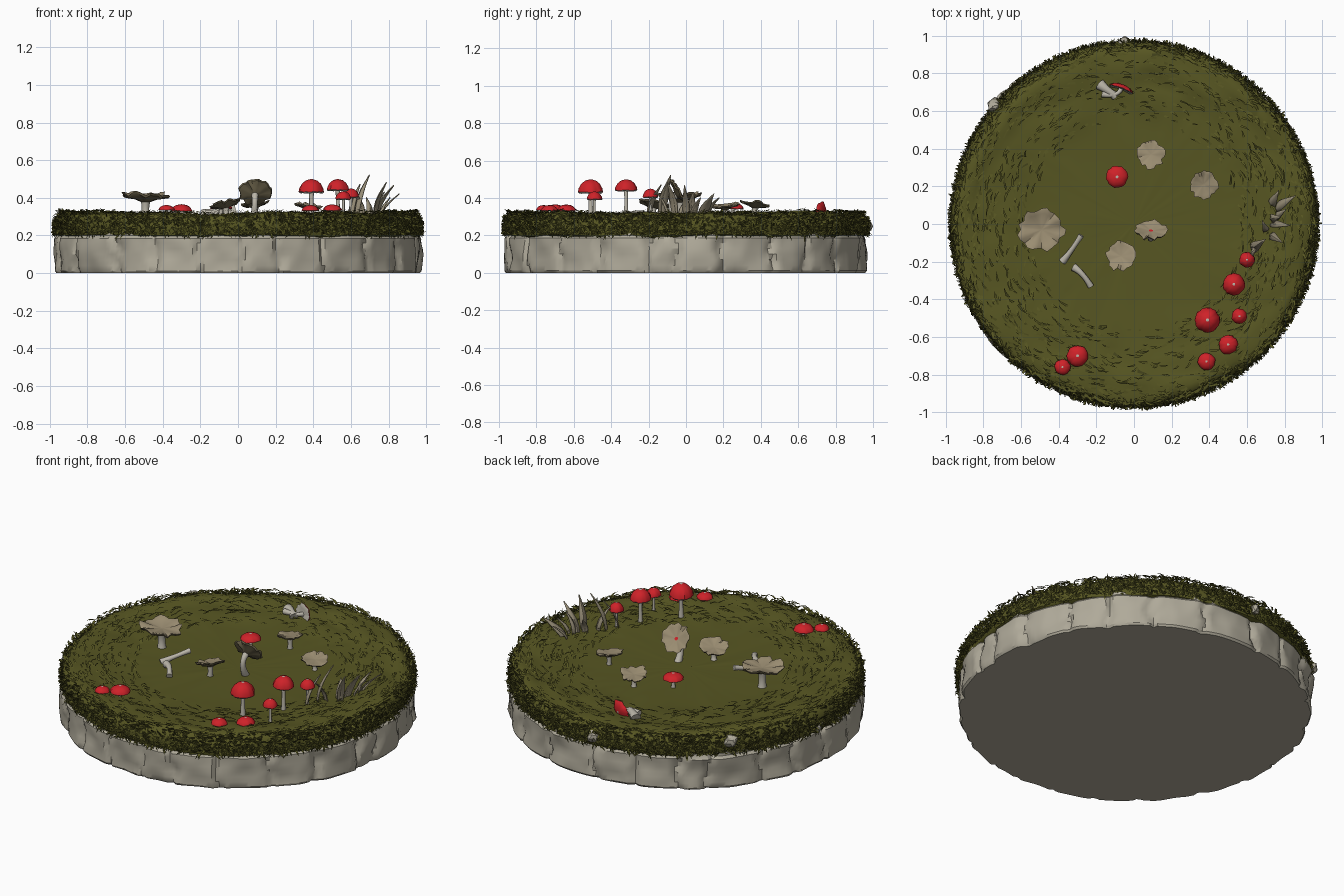
import bpy, bmesh, math, random
from mathutils import Vector, noise

random.seed(4)
TAU = math.tau
UP = Vector((0, 0, 1))
cube = bpy.data.objects.get("Cube")
if cube:
    bpy.data.objects.remove(cube, do_unlink=True)


def material(name, r, g, b):
    m = bpy.data.materials.new(name)
    m.use_nodes = True
    m.diffuse_color = (r, g, b, 1)
    bsdf = next(n for n in m.node_tree.nodes if n.type == 'BSDF_PRINCIPLED')
    bsdf.inputs["Base Color"].default_value = (r, g, b, 1)
    bsdf.inputs["Roughness"].default_value = 0.9
    return m


STONE = material("pale_stone", .43, .40, .32)
GRASS = material("moss_green", .095, .093, .016)
DARK = material("dark_moss", .055, .055, .011)
RED = material("red_cap", .62, .016, .022)
PALE = material("pale_stem", .50, .47, .40)
BROWN = material("tan_cap", .33, .27, .17)
GILL = material("dark_gills", .15, .125, .07)
DRY = material("dry_leaf", .30, .26, .18)


def finish(bm, name, mats, smooth=40):
    me = bpy.data.meshes.new(name)
    bm.to_mesh(me)
    bm.free()
    for m in mats:
        me.materials.append(m)
    ob = bpy.data.objects.new(name, me)
    bpy.context.collection.objects.link(ob)
    if smooth:
        bpy.ops.object.select_all(action='DESELECT')
        ob.select_set(True)
        bpy.context.view_layer.objects.active = ob
        bpy.ops.object.shade_smooth_by_angle(angle=math.radians(smooth))
    return ob


def rings(bm, count, segs, place, mat=lambda i: 0, cap=True):
    """Skin rings of vertices; place(i, angle) gives each position."""
    rows = [[bm.verts.new(place(i, TAU * k / segs)) for k in range(segs)]
            for i in range(count)]
    for i in range(count - 1):
        for k in range(segs):
            j = (k + 1) % segs
            f = bm.faces.new((rows[i][k], rows[i][j], rows[i + 1][j], rows[i + 1][k]))
            f.material_index = mat(i)
    if cap:
        bm.faces.new(rows[0])
        bm.faces.new(rows[-1])
    bmesh.ops.recalc_face_normals(bm, faces=bm.faces)


# Stone slab: rough wall broken by wandering cracks
cracks = [TAU * (i + random.uniform(-.3, .3)) / 24 for i in range(24)]
bulge = [random.uniform(-.008, .008) for _ in cracks]
stone_z = [0, .012, .04, .07, .10, .13, .16, .185, .2, .215]


def stone_point(i, t):
    z = stone_z[i]
    p = Vector((math.cos(t), math.sin(t), z * 1.5))
    a = t + .05 * noise.noise(p * 9)
    gap, n = min((abs(math.remainder(a - c, TAU)), n) for n, c in enumerate(cracks))
    side = n if math.remainder(a - cracks[n], TAU) > 0 else n - 1
    r = .958 + bulge[side] + .014 * noise.noise(p * 5)
    r += .022 * noise.voronoi(p * 6)[0][0] - .02 * max(0, 1 - gap / .03)
    r -= .008 * (i == 0) + .014 * (z > .19)
    return Vector((r * math.cos(t), r * math.sin(t), z))


bm = bmesh.new()
rings(bm, len(stone_z), 300, stone_point)
finish(bm, "stone_slab", [STONE], 30)

# Small stones showing through the rim
for n, (x, y, z) in enumerate([(-.05, .955, .25), (-.74, .63, .28), (-.94, .1, .22)]):
    bm = bmesh.new()
    bmesh.ops.create_icosphere(bm, subdivisions=2, radius=.035)
    for v in bm.verts:
        v.co = v.co * (1 + .5 * noise.noise(v.co * 40)) + Vector((x, y, z))
    finish(bm, f"rim_stone_{n + 1}", [STONE], 25)

# Moss blanket: nearly flat middle, raised rim and overhanging skirt
moss = [(.02, .288), (.2, .288), (.4, .29), (.5, .292), (.6, .296), (.66, .3), (.72, .304),
        (.77, .308), (.82, .313), (.86, .317), (.9, .318), (.935, .31), (.955, .29),
        (.966, .26), (.968, .23), (.962, .2), (.94, .19)]


def moss_height(r, t):
    p = Vector((math.cos(t) * 3, math.sin(t) * 3, r * 14))
    lump = noise.noise(p) * .022 + noise.noise(p * 2.5) * .008
    return lump * min(1, max(.12, (r - .4) / .35))


def moss_point(i, t):
    r, z = moss[i]
    d = moss_height(r, t)
    if i > 11:
        r += d * .4
    return Vector((r * math.cos(t), r * math.sin(t), z + d * (1 if i < 13 else .5)))


bm = bmesh.new()
rings(bm, len(moss), 200, moss_point)
finish(bm, "moss_blanket", [GRASS], 50)


# Tufts: bent tapering blades matted over the rim
def tuft(bm, p, d, side, width, dark):
    tip = p + d
    tip.xy = tip.xy * min(1, .99 / tip.xy.length)
    mid = p + d * .55 + Vector((p.x, p.y, .6)) * .006
    a, b, c, e, f = [bm.verts.new(q) for q in (p - side * width, p + side * width,
                     mid + side * width * .7, mid - side * width * .7, tip)]
    for vs in ((a, b, c, e), (e, c, f)):
        bm.faces.new(vs).material_index = dark


bm = bmesh.new()
for n in range(6500):
    t = random.uniform(0, TAU)
    out = Vector((math.cos(t), math.sin(t), 0))
    along = Vector((-out.y, out.x, 0))
    dark = int(random.random() < .3)
    if n < 4800:
        z = random.uniform(.205, .315)
        r = .966 - .04 * max(0, (z - .27) / .045) ** 2
        d = (along * random.uniform(-1, 1) + out * random.uniform(.1, .5)
             + UP * random.uniform(-.8, .4)).normalized() * random.uniform(.02, .05)
        side = d.cross(out).normalized()
    else:
        r = .95 - .4 * random.random() ** 2.2
        z = .292 + .027 * min(1, (r - .5) / .35) + moss_height(r, t)
        d = (along * random.choice((-1, 1)) + out * random.uniform(-.4, .5)
             + UP * random.uniform(.05, .25)).normalized() * random.uniform(.03, .07)
        side = d.cross(UP).normalized()
        dark = int(random.random() < .12)
    tuft(bm, out * r + UP * z, d, side, random.uniform(.004, .008), dark)
finish(bm, "moss_tufts", [GRASS, DARK], 0)


# Mushrooms: lathed cap plus a bent tapering stem
DOME = [(.02, 0), (.13, -.02), (.45, -.1), (.75, -.32), (.95, -.65), (1, -.9),
        (.9, -1), (.5, -.85), (.15, -.8)]
DISH = [(.02, -.08), (.12, -.07), (.4, -.04), (.75, 0), (.9, .04), (1, .03),
        (.95, -.08), (.5, -.2), (.15, -.36)]


def stem(name, base, bend, top, r):
    base, bend, top = Vector(base), Vector(bend), Vector(top)

    def place(i, t):
        s = i / 7
        c = base * (1 - s) ** 2 + bend * 2 * s * (1 - s) + top * s * s
        axis = ((bend - base) * (1 - s) + (top - bend) * s).normalized()
        turn = UP.rotation_difference(axis)
        w = r * (1.25 - .45 * math.sin(math.pi * s * .8))
        return c + turn @ Vector((w * math.cos(t), w * math.sin(t), 0))
    bm = bmesh.new()
    rings(bm, 8, 10, place)
    finish(bm, name, [PALE])


def mushroom(name, x, y, z, radius, profile, colours, tall=1, ragged=0, normal=(0, 0, 1),
             foot=None):
    turn = UP.rotation_difference(Vector(normal).normalized())
    centre = Vector((x, y, z))
    seed = x * 37 + y * 11

    def place(i, t):
        r, h = profile[i]
        p = Vector((math.cos(t) * 3, math.sin(t) * 3, seed))
        edge = ragged * r * r
        r *= 1 + edge * noise.noise(p * 1.6)
        h += edge * .8 * noise.noise(p + Vector((7, 3, 1)))
        return centre + turn @ (Vector((r * math.cos(t), r * math.sin(t), h * tall)) * radius)
    bm = bmesh.new()
    rings(bm, len(profile), 28, place, lambda i: 0 if i < 1 else 1 if i < 5 else 2)
    finish(bm, name + "_cap", colours)
    foot = Vector(foot or (x, y, .27))
    top = centre + turn @ UP * profile[-1][1] * tall * radius * .9
    reach = (top - foot).length * .5
    stem(name + "_stem", foot, top - turn @ UP * reach, top, radius * .22)


red_set = [PALE, RED, PALE]
reds = [(.39, -.51, .5, .066, 1.15), (.53, -.32, .5, .058, 1.1), (.6, -.19, .45, .041, 1.2),
        (.56, -.49, .435, .041, 1.1), (.5, -.64, .365, .05, .7), (.385, -.73, .362, .046, .7),
        (-.30, -.70, .366, .056, .7), (-.38, -.76, .362, .042, .7), (-.09, .25, .375, .058, .6)]
for n, (x, y, z, r, tall) in enumerate(reds):
    mushroom(f"red_mushroom_{n + 1}", x, y, z, r, DOME, red_set, tall, .12)

tan_set = [BROWN, BROWN, GILL]
tans = [(-.49, -.03, .415, .112, (.03, 0, 1)), (.09, .37, .37, .074, (-.1, .1, 1)),
        (.37, .21, .362, .072, (.1, -.1, 1)), (-.07, -.17, .37, .08, (-.2, .15, 1))]
for n, (x, y, z, r, tilt) in enumerate(tans):
    mushroom(f"tan_mushroom_{n + 1}", x, y, z, r, DISH, tan_set, 1, .3, tilt)

# Leaning mushroom and toppled ones
mushroom("leaning_mushroom", .09, -.03, .43, .085, DISH, [RED, BROWN, GILL], 1, .25,
         (0, .8, .55), (.085, -.04, .27))
mushroom("toppled_red", -.06, .74, .315, .062, DOME, red_set, .5, .2,
         (.3, .8, -.15), (-.17, .69, .32))
stem("fallen_stem_1", (-.38, -.2, .295), (-.33, -.14, .32), (-.28, -.06, .34), .016)
stem("fallen_stem_2", (-.32, -.23, .31), (-.27, -.26, .33), (-.23, -.33, .3), .018)
stem("fallen_stem_3", (-.18, .74, .31), (-.14, .71, .33), (-.1, .68, .31), .025)


# Dry leaves: upright folded blades with curling tips
leaves = [(.63, -.13, .70, -.08, .52, .026), (.60, -.2, .65, -.13, .47, .018),
          (.73, -.06, .79, -.1, .48, .02), (.73, 0, .83, -.01, .465, .02),
          (.74, .03, .78, .04, .43, .022), (.75, .08, .86, .15, .42, .026),
          (.73, .1, .77, .18, .4, .022), (.66, -.1, .62, -.16, .43, .016),
          (.76, .04, .81, .08, .4, .018), (.7, -.03, .68, .02, .4, .016)]
bm = bmesh.new()
for bx, by, tx, ty, tz, w in leaves:
    base, tip = Vector((bx, by, .28)), Vector((tx, ty, tz))
    lean = Vector((tx - bx, ty - by, 0)).normalized()
    side = Vector((-lean.y, lean.x, 0))
    side = (side + lean * random.uniform(-.8, .8)).normalized()
    last = None
    for i in range(7):
        s = i / 6
        c = base.lerp(tip, s) - lean * .02 * math.sin(math.pi * s)
        half = w * (.5 + .6 * math.sin(math.pi * s)) * (1 - s ** 3) + .001
        row = [bm.verts.new(c + side * half * k - lean * half * .4 * (1 - abs(k)))
               for k in (-1, 0, 1)]
        if last:
            for k in (0, 1):
                bm.faces.new((last[k], last[k + 1], row[k + 1], row[k]))
        last = row
leaf_object = finish(bm, "dry_leaves", [DRY], 35)
thick = leaf_object.modifiers.new("thickness", 'SOLIDIFY')
thick.thickness = .005
